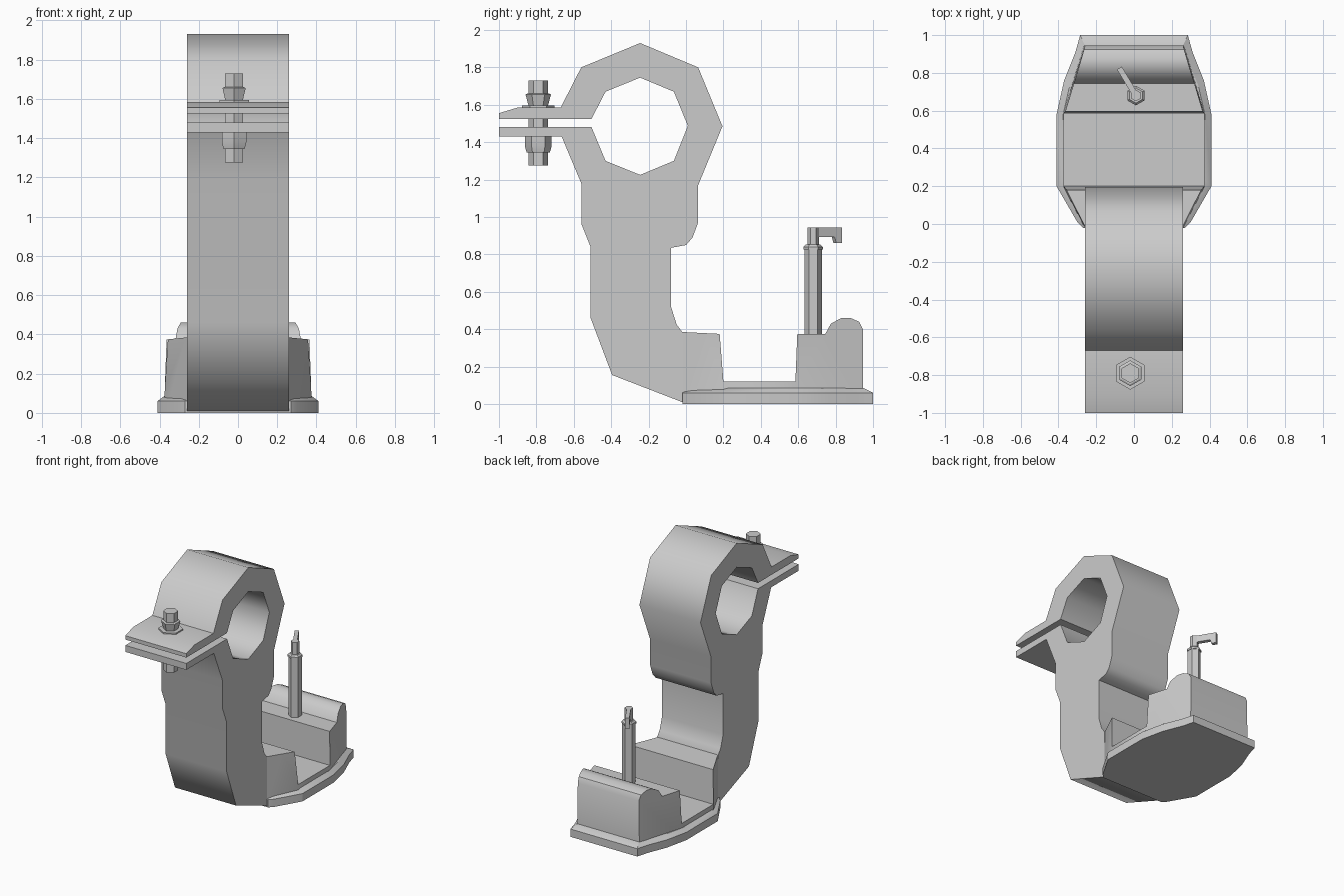
import bpy, bmesh
from math import sin, cos, pi, atan2
from mathutils import Matrix

if "Cube" in bpy.data.objects:
    bpy.data.objects.remove(bpy.data.objects["Cube"])


def loft(name, rings, angle=50, matrix=None):
    """Solid from stacked rings of 3D points, capped at both ends."""
    bm = bmesh.new()
    vs = [[bm.verts.new(p) for p in r] for r in rings]
    n = len(rings[0])
    for a, b in zip(vs, vs[1:]):
        for i in range(n):
            j = (i + 1) % n
            bm.faces.new((a[i], a[j], b[j], b[i]))
    bm.faces.new(vs[0][::-1])
    bm.faces.new(vs[-1])
    bmesh.ops.recalc_face_normals(bm, faces=bm.faces)
    if matrix:
        bm.transform(matrix)
    me = bpy.data.meshes.new(name)
    bm.to_mesh(me)
    bm.free()
    ob = bpy.data.objects.new(name, me)
    bpy.context.collection.objects.link(ob)
    smooth(ob, angle)
    return ob


def smooth(ob, angle):
    bpy.ops.object.select_all(action='DESELECT')
    ob.select_set(True)
    bpy.context.view_layer.objects.active = ob
    bpy.ops.object.shade_smooth_by_angle(angle=angle * pi / 180)


def side_prism(name, pts, half, matrix=None):
    """Extrude a (y, z) profile along x."""
    return loft(name, [[(s * half, y, z) for y, z in pts] for s in (-1, 1)], matrix=matrix)


def mirrored(pts):
    """Close a right-hand (x, y) outline with its mirror image."""
    return pts + [(-x, y) for x, y in reversed(pts)]


def hex_stack(name, x, y, steps):
    """Six-sided turned part from (radius, z) steps."""
    rings = [[(x + r * sin(i * pi / 3), y + r * cos(i * pi / 3), z) for i in range(6)]
             for r, z in steps]
    return loft(name, rings, 25)


# Upright with the split octagonal clamp and its two ears
side_prism("clamp_upright", [
    (-1, 1.555), (-.9, 1.585), (-.67, 1.585), (-.56, 1.8), (-.245, 1.93),
    (.065, 1.8), (.195, 1.485), (.065, 1.17), (.065, .97), (.035, .89),
    (0, .85), (-.08, .835), (-.08, .52), (-.05, .425), (-.02, .385),
    (-.02, .01), (-.395, .155), (-.51, .46), (-.51, .84), (-.56, .965),
    (-.56, 1.18), (-.665, 1.43), (-1, 1.43), (-1, 1.48), (-.505, 1.48),
    (-.43, 1.3), (-.245, 1.225), (-.065, 1.3), (.01, 1.487), (-.065, 1.67),
    (-.245, 1.745), (-.43, 1.67), (-.505, 1.525), (-1, 1.525)], .26)

# Channelled base body: side profile trimmed by a tapered plan outline
body = side_prism("base_body", [
    (-.02, .01), (-.02, .385), (.18, .375), (.2, .12), (.585, .12),
    (.595, .375), (.745, .375), (.775, .43), (.83, .46), (.88, .46),
    (.925, .44), (.945, .4), (.945, .01)], .6)
plan = mirrored([(.22, -.1), (.377, .2), (.377, .585), (.25, 1)])
cutter = loft("plan_cutter", [[(x * s, y, z) for x, y in plan]
                              for s, z in ((1, -.05), (.96, .6))])
cutter.hide_render = True
mod = body.modifiers.new("trim", 'BOOLEAN')
mod.operation = 'INTERSECT'
mod.solver = 'EXACT'
mod.object = cutter
bpy.context.view_layer.objects.active = body
bpy.ops.object.modifier_apply(modifier=mod.name)
bpy.data.objects.remove(cutter)
smooth(body, 35)

# Flange around the foot
foot = mirrored([(.27, -.02), (.3, .01), (.41, .2), (.41, .58), (.37, .76),
                 (.31, .91), (.285, 1)])
loft("base_flange", [[(x * s, .49 + (y - .49) * t, z) for x, y in foot]
                     for s, t, z in ((1, 1, 0), (1, 1, .06), (.92, .9, .085))], 30)

# Clamp bolt, washer and nuts
BX, BY = -.02, -.79
hex_stack("clamp_bolt", BX, BY, [(.052, 1.275), (.052, 1.73)])
hex_stack("clamp_washer", BX, BY, [(.087, 1.583), (.087, 1.595)])
hex_stack("upper_nut", BX, BY, [(.052, 1.595), (.068, 1.655), (.058, 1.66)])
hex_stack("lower_nut", BX, BY, [(.062, 1.345), (.072, 1.38), (.072, 1.432)])

# Locking pin with collar, stem and hooked handle
PX, PY = .01, .68
hex_stack("locking_pin", PX, PY, [(.047, .37), (.047, .825)])
hex_stack("pin_collar", PX, PY, [(.052, .825), (.052, .84), (.04, .852)])
hex_stack("pin_stem", PX, PY, [(.03, .85), (.03, .945)])
turn = Matrix.Translation((PX, PY, 0)) @ Matrix.Rotation(atan2(.09, .15), 4, 'Z')
side_prism("pin_handle", [(0, .893), (0, .945), (.17, .945), (.17, .862),
                          (.135, .862), (.125, .893)], .015, turn)
